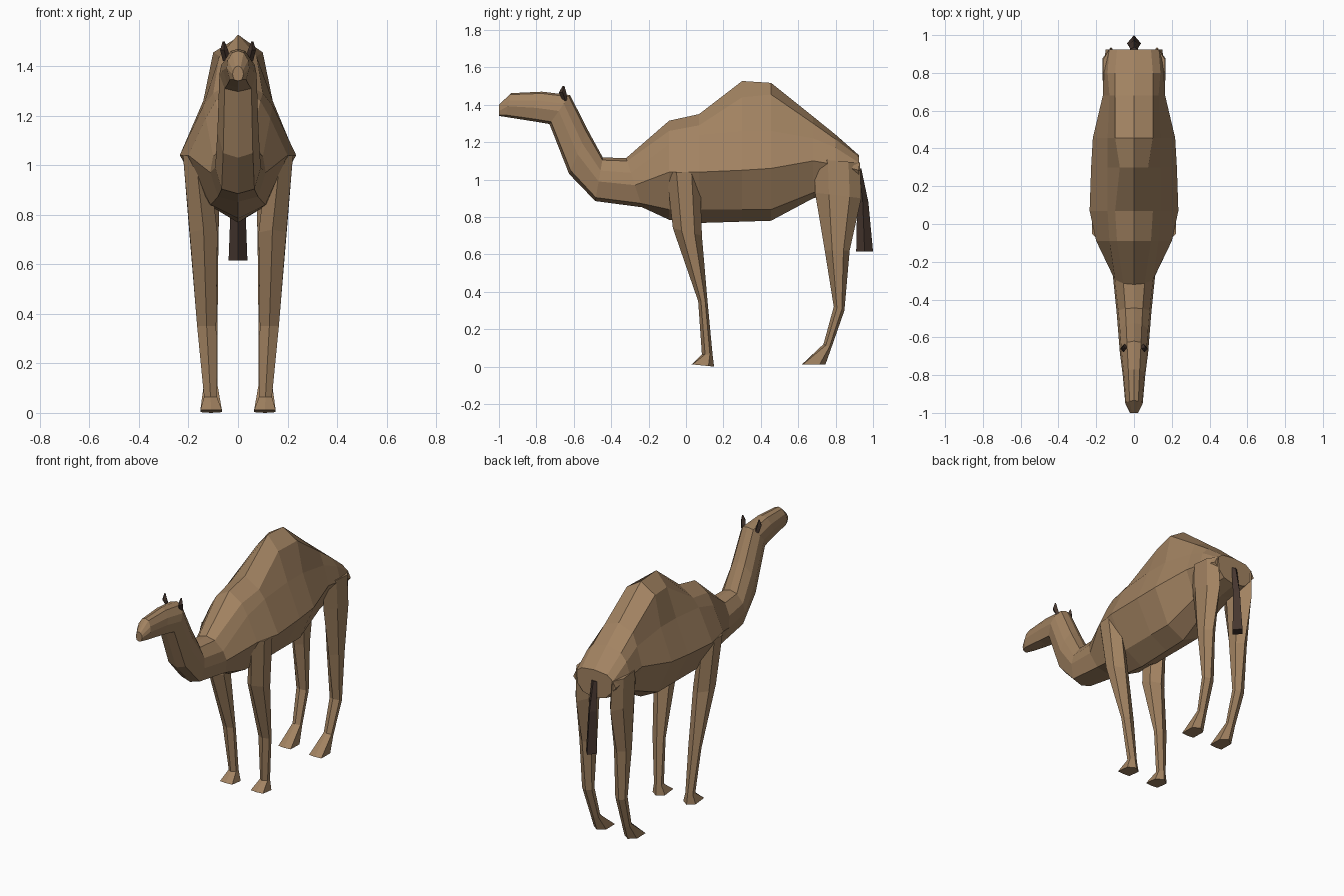
import bpy, bmesh

if "Cube" in bpy.data.objects:
    bpy.data.objects.remove(bpy.data.objects["Cube"])

def material(name, rgb):
    m = bpy.data.materials.new(name)
    m.diffuse_color = (*rgb, 1)
    m.use_nodes = True
    m.node_tree.nodes["Principled BSDF"].inputs["Base Color"].default_value = m.diffuse_color
    return m

fur = material("tan_fur", (0.36, 0.225, 0.12))
dark = material("dark_hair", (0.06, 0.037, 0.028))

def loft(name, rings, mat, mirror=False):
    """Skin a row of closed rings, cap both ends."""
    bm = bmesh.new()
    loops = [[bm.verts.new(p) for p in r] for r in rings]
    n = len(rings[0])
    for a, b in zip(loops, loops[1:]):
        for i in range(n):
            j = (i + 1) % n
            bm.faces.new((a[i], a[j], b[j], b[i]))
    bm.faces.new(loops[0])
    bm.faces.new(loops[-1])
    bmesh.ops.recalc_face_normals(bm, faces=bm.faces)
    me = bpy.data.meshes.new(name)
    bm.to_mesh(me)
    bm.free()
    me.materials.append(mat)
    ob = bpy.data.objects.new(name, me)
    bpy.context.collection.objects.link(ob)
    if mirror:
        mod = ob.modifiers.new("Mirror", 'MIRROR')
        mod.use_mirror_merge = False
    return ob

def symmetric(half):
    """Top centre, side points, bottom centre -> full ring."""
    return half + [(-x, y, z) for x, y, z in half[-2:0:-1]]

def neck_ring(yt, zt, yb, zb, w):
    """Slanted ring between a top point and a bottom point."""
    shape = ((0, 0), (.5, .06), (.9, .3), (1, .55), (.72, .92), (0, 1))
    return symmetric([(w * f, yt + (yb - yt) * t, zt + (zb - zt) * t) for f, t in shape])

def body_ring(y, top, x1, z1, x2, z2, x3, z3, x4, z4, bottom):
    """Upright ring: spine, ridge, upper flank, widest point, belly edge, belly."""
    return symmetric([(0, y, top), (x1, y, z1), (x2, y, z2), (x3, y, z3),
                      (x4, y, z4), (0, y, bottom)])

# Head and neck
neck = [
    (-1.0, 1.40, -1.0, 1.34, .022),
    (-.935, 1.462, -.965, 1.335, .046),
    (-.77, 1.47, -.82, 1.312, .06),
    (-.62, 1.452, -.73, 1.297, .075),
    (-.525, 1.265, -.625, 1.03, .083),
    (-.445, 1.118, -.485, .885, .092),
    (-.32, 1.115, -.235, .852, .112),
]
# Trunk with the single hump
trunk = [
    (-.09, 1.315, .09, 1.26, .13, 1.19, .20, 1.04, .11, .84, .785),
    (.07, 1.35, .10, 1.29, .14, 1.24, .235, 1.04, .12, .84, .768),
    (.30, 1.527, .075, 1.44, .14, 1.26, .227, 1.05, .12, .84, .775),
    (.455, 1.517, .10, 1.455, .14, 1.26, .218, 1.06, .12, .84, .78),
    (.68, 1.337, .10, 1.30, .13, 1.22, .165, 1.10, .10, .93, .90),
    (.80, 1.24, .10, 1.215, .14, 1.17, .165, 1.08, .09, .95, .93),
    (.925, 1.13, .09, 1.12, .13, 1.09, .15, 1.05, .08, .97, .95),
]
loft("body", [neck_ring(*s) for s in neck] + [body_ring(*s) for s in trunk], fur)

# Legs: six-sided, mirrored left to right
def leg_ring(yf, zf, yb, zb, xi, xo, k=.3):
    xm = (xi + xo) / 2
    pts = ((xm, 0), (xo, k), (xo, .75), (xm, 1), (xi, .75), (xi, k))
    return [(x, yf + (yb - yf) * t, zf + (zb - zf) * t) for x, t in pts]

front = [
    (-.105, 1.04, .075, 1.04, .12, .222),
    (-.07, .74, .085, .70, .083, .195),
    (.065, .35, .115, .35, .088, .165),
    (.085, .065, .142, .065, .085, .137),
    (.03, .012, .15, 0, .065, .152, .04),
]
hind = [
    (.685, 1.11, .93, 1.09, .09, .165),
    (.69, .93, .937, .90, .075, .168),
    (.742, .62, .875, .62, .08, .165),
    (.79, .32, .847, .30, .083, .152),
    (.735, .12, .777, .10, .083, .138),
    (.62, .012, .745, .01, .065, .152, .04),
]
loft("front_legs", [leg_ring(*s) for s in front], fur, True)
loft("hind_legs", [leg_ring(*s) for s in hind], fur, True)

# Tail: diamond section hanging from the rump
def diamond(x, y, z, rx, ry):
    return [(x, y - ry, z), (x + rx, y, z), (x, y + ry, z), (x - rx, y, z)]

loft("tail", [diamond(0, .925, 1.06, .02, .012), diamond(0, .945, .88, .028, .03),
              diamond(0, .955, .615, .038, .045)], dark)

# Ears
loft("ears", [diamond(.045, -.645, 1.42, .016, .012), diamond(.056, -.66, 1.465, .016, .02),
              diamond(.058, -.655, 1.50, .004, .005)], dark, True)
